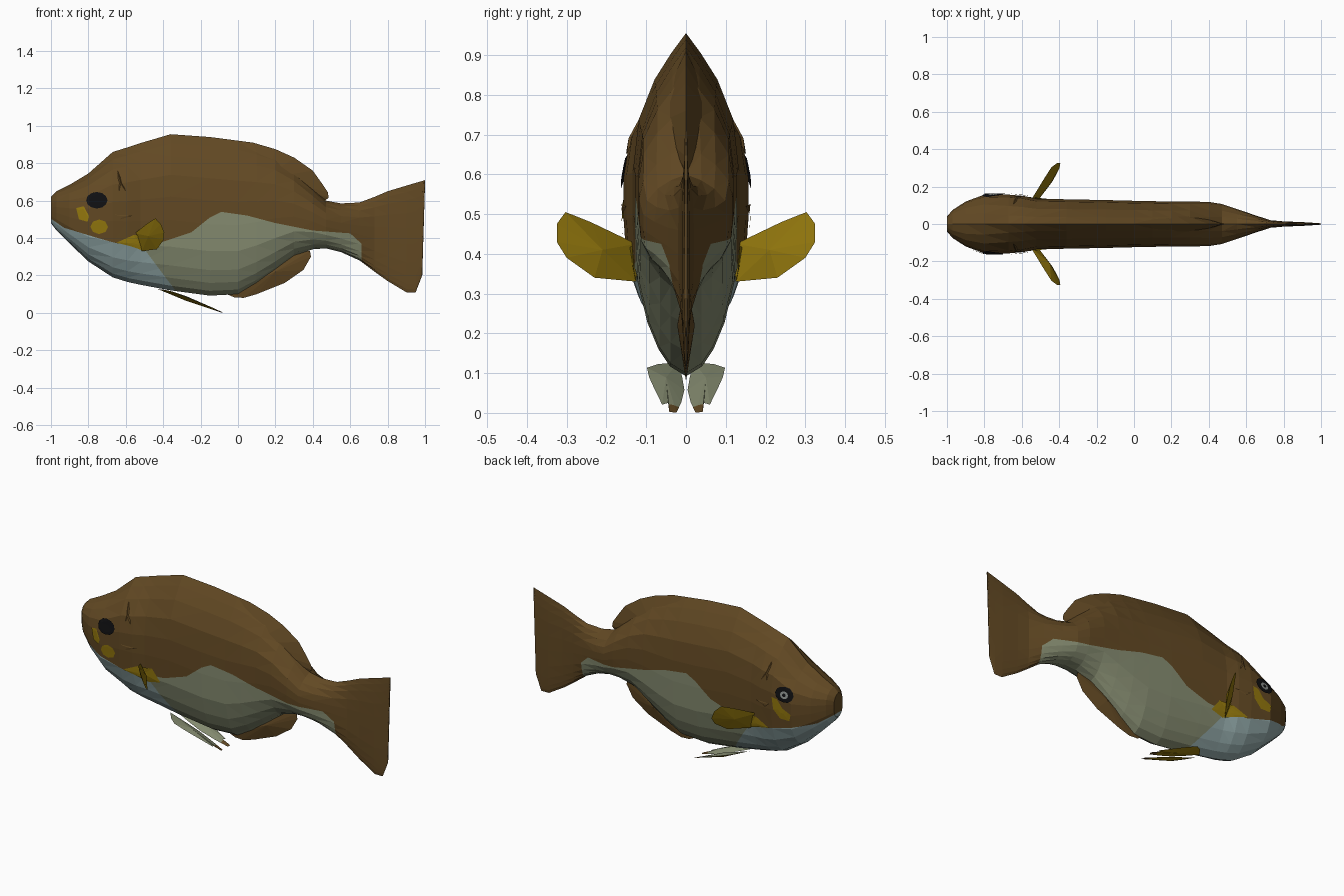
import bpy, bmesh, math
from mathutils import Vector
from mathutils.bvhtree import BVHTree

cube = bpy.data.objects.get("Cube")
if cube:
    bpy.data.objects.remove(cube, do_unlink=True)


def material(name, rgb):
    m = bpy.data.materials.new(name)
    m.use_nodes = True
    m.diffuse_color = (*rgb, 1)
    bsdf = next(n for n in m.node_tree.nodes if n.type == 'BSDF_PRINCIPLED')
    bsdf.inputs["Base Color"].default_value = (*rgb, 1)
    bsdf.inputs["Roughness"].default_value = 0.8
    return m


BROWN = material("brown scales", (.122, .066, .017))
GREEN = material("grey green belly", (.235, .26, .163))
BLUE = material("pale blue throat", (.285, .39, .39))
YELLOW = material("dull yellow", (.29, .185, .004))
BLACK = material("eye black", (.005, .005, .006))
GREY = material("pupil grey", (.27, .29, .28))


def finish(name, bm, mats):
    me = bpy.data.meshes.new(name)
    bm.to_mesh(me)
    bm.free()
    for m in mats:
        me.materials.append(m)
    ob = bpy.data.objects.new(name, me)
    bpy.context.collection.objects.link(ob)


# Body: x, top, bottom, half width, roundness (lower is boxier)
STATIONS = [
    (-1, .62, .48, .04, .6), (-.97, .65, .44, .075, .6), (-.9, .685, .37, .12, .65),
    (-.8, .745, .275, .157, .8), (-.67, .86, .19, .157, .95), (-.59, .885, .165, .15, 1),
    (-.52, .908, .15, .135, 1), (-.36, .955, .12, .132, 1), (-.15, .94, .092, .128, 1),
    (0, .92, .1, .124, 1), (.1, .89, .155, .122, 1), (.2, .85, .225, .12, 1),
    (.3, .77, .305, .12, 1), (.4, .67, .34, .118, .9), (.47, .6, .345, .107, .8),
    (.55, .585, .325, .08, .8), (.65, .59, .28, .046, .8), (.73, .62, .22, .02, .8),
    (.8, .65, .17, .014, .8), (.9, .68, .11, .01, .8), (.95, .695, .11, .007, .8),
    (.985, .705, .2, .005, .8), (1, .71, .69, .003, .8)]
# Cross-section: height fraction, width fraction
SECTION = [(.03, .32), (.08, .54), (.16, .76), (.28, .95), (.45, 1), (.6, 1),
           (.74, .9), (.86, .6), (.94, .28)]


def body_mesh():
    bm = bmesh.new()
    rings = []
    for x, top, bot, w, p in STATIONS:
        side = [(bot + t * (top - bot), w * f ** p) for t, f in SECTION]
        loop = [(bot, 0)] + side + [(top, 0)] + [(z, -y) for z, y in reversed(side)]
        rings.append([bm.verts.new((x, y, z)) for z, y in loop])
    n = len(rings[0])
    for a, b in zip(rings, rings[1:]):
        for i in range(n):
            j = (i + 1) % n
            bm.faces.new((a[i], a[j], b[j], b[i]))
    bm.faces.new(rings[0])
    bm.faces.new(rings[-1])
    bmesh.ops.triangulate(bm, faces=bm.faces[:])
    bmesh.ops.recalc_face_normals(bm, faces=bm.faces[:])
    return bm


def cut(bm, faces, point, normal):
    geom = set(faces)
    for f in faces:
        geom.update(f.edges)
        geom.update(f.verts)
    bmesh.ops.bisect_plane(bm, geom=list(geom), dist=1e-4, plane_co=point, plane_no=normal)


# Edge between dark back and pale underside
EDGE = [(-1.01, .51), (-.93, .455), (-.75, .4), (-.64, .37), (-.4, .38), (-.25, .43),
        (-.15, .51), (-.09, .54), (.05, .52), (.2, .48), (.4, .44), (.6, .425), (.66, .37)]


def edge_height(x):
    for (a, za), (b, zb) in zip(EDGE, EDGE[1:]):
        if a <= x <= b:
            return za + (zb - za) * (x - a) / (b - a)
    return -1


bm = body_mesh()
surface = BVHTree.FromBMesh(bm)
for x, z in EDGE[1:]:
    cut(bm, bm.faces[:], (x, 0, z), (1, 0, 0))
for (a, za), (b, zb) in zip(EDGE, EDGE[1:]):
    span = [f for f in bm.faces if a < f.calc_center_median().x < b]
    cut(bm, span, (a, 0, za), (za - zb, 0, b - a))
throat = Vector((-.5, 0, .34))
slant = Vector((1, 0, .75)).normalized()
cut(bm, [f for f in bm.faces if f.calc_center_median().x < -.2], throat, slant)
for f in bm.faces:
    c = f.calc_center_median()
    if c.z < edge_height(c.x):
        f.material_index = 2 if (c - throat).dot(slant) < 0 else 1
finish("body", bm, [BROWN, GREEN, BLUE])


# Fins: a rim with a raised hub on each face, and an optional coloured tip
def fin(name, rim, hub, offset, mats, tip_x=None):
    bm = bmesh.new()
    vs = [bm.verts.new(p) for p in rim]
    for k, s in enumerate((1, -1)):
        h = bm.verts.new(Vector(hub) + s * Vector(offset))
        for i, v in enumerate(vs):
            f = bm.faces.new((v, vs[(i + 1) % len(vs)], h))
            f.material_index = k if len(mats) > 1 else 0
    bmesh.ops.recalc_face_normals(bm, faces=bm.faces[:])
    if tip_x is not None:
        cut(bm, bm.faces[:], (tip_x, 0, 0), (1, 0, 0))
        for f in bm.faces:
            if f.calc_center_median().x > tip_x:
                f.material_index = 2
    finish(name, bm, mats)


DORSAL = [(-.36, .955), (-.15, .94), (.08, .91), (.2, .875), (.3, .83), (.4, .76),
          (.45, .69), (.48, .645), (.485, .615), (.45, .59), (.2, .55), (-.2, .7)]
fin("dorsal_fin", [(x, 0, z) for x, z in DORSAL], (.15, 0, .72), (0, .09, 0), [BROWN])
ANAL = [(-.06, .1), (-.02, .083), (.03, .08), (.1, .1), (.25, .16), (.35, .23), (.39, .3),
        (.385, .33), (.3, .34), (.2, .3), (.05, .18)]
fin("anal_fin", [(x, 0, z) for x, z in ANAL], (.2, 0, .22), (0, .022, 0), [BROWN])

# Pectoral outline in y, z; pelvic outline in x, y
PECTORAL = [(.125, .33), (.23, .34), (.3, .39), (.325, .43), (.325, .475), (.303, .505),
            (.24, .48), (.125, .425)]
PELVIC = [(-.43, .02), (-.39, .07), (-.35, .098), (-.29, .093), (-.22, .08), (-.12, .06),
          (-.14, .045), (-.08, .042), (-.085, .024), (-.16, .012), (-.25, .004), (-.34, .01)]


def pelvic_z(x, y):
    return (-.08 - x) * .37 + y * .2 - .006


# Painted patches laid over the body
def patch(name, outline, mat, side, lift=.005):
    bm = bmesh.new()
    cx = sum(p[0] for p in outline) / len(outline)
    cz = sum(p[1] for p in outline) / len(outline)

    def on_body(x, z):
        hit = surface.ray_cast(Vector((x, side, z)), Vector((0, -side, 0)))[0]
        return bm.verts.new((x, hit.y + side * lift, z))

    rings = [[on_body(cx + (x - cx) * k, cz + (z - cz) * k) for x, z in outline]
             for k in (.33, .67, 1)]
    centre = on_body(cx, cz)
    n = len(outline)
    for i in range(n):
        j = (i + 1) % n
        bm.faces.new((centre, rings[0][i], rings[0][j]))
        for a, b in zip(rings, rings[1:]):
            bm.faces.new((a[i], b[i], b[j], a[j]))
    bm.normal_update()
    if sum(f.normal.y for f in bm.faces) * side < 0:
        bmesh.ops.reverse_faces(bm, faces=bm.faces[:])
    finish(name, bm, [mat])


def oval(x, z, rx, rz, n=12):
    return [(x + rx * math.cos(i * math.tau / n), z + rz * math.sin(i * math.tau / n))
            for i in range(n)]


for side, word in ((1, "left"), (-1, "right")):
    rim = [(-.53 + .8 * (y - .15) - .4 * (z - .42), side * y, z) for y, z in PECTORAL]
    fin(word + "_pectoral_fin", rim, (-.465, side * .22, .41), (.014, -side * .01, 0), [YELLOW])
    rim = [(x, side * y, pelvic_z(x, y)) for x, y in PELVIC]
    fin(word + "_pelvic_fin", rim, (-.28, side * .05, pelvic_z(-.28, .05)), (.004, 0, .011),
        [GREEN, YELLOW, BROWN], -.125)
    patch(word + "_eye", oval(-.755, .602, .057, .044), BLACK, side, .007)
    patch(word + "_fin_root", [(-.65, .375), (-.56, .415), (-.47, .42), (-.42, .35),
                               (-.5, .33), (-.57, .355)], YELLOW, side)
    patch(word + "_gill_ridge", [(-.645, .765), (-.6, .65), (-.635, .655)], BROWN, side, .006)
    patch(word + "_gill_flap", [(-.66, .525), (-.56, .52), (-.63, .5)], BROWN, side, .006)

# The two cheeks are marked differently
patch("left_pupil_ring", oval(-.755, .6, .025, .021), GREY, 1, .0085)
patch("left_pupil", oval(-.755, .6, .011, .01), BLACK, 1, .0098)
patch("left_cheek_crescent", [(-.675, .57), (-.685, .5), (-.73, .455), (-.79, .455),
                              (-.8, .495), (-.745, .52), (-.71, .565)], YELLOW, 1)
patch("right_cheek_spot_front", [(-.865, .56), (-.825, .57), (-.795, .515), (-.805, .487),
                                 (-.85, .5)], YELLOW, -1)
patch("right_cheek_spot_back", oval(-.742, .46, .047, .039, 8), YELLOW, -1)
